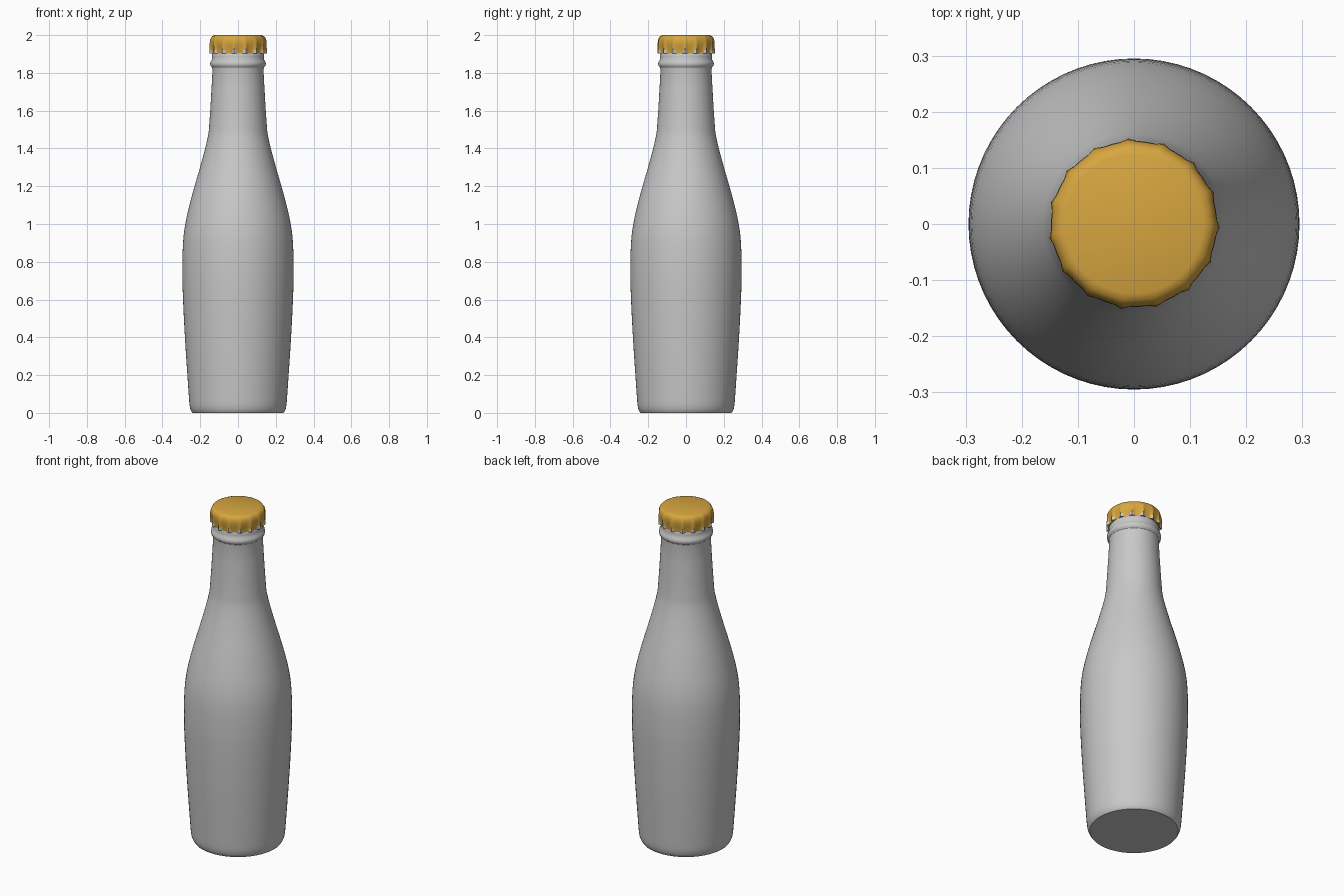
import bpy, bmesh, math

if "Cube" in bpy.data.objects:
    bpy.data.objects.remove(bpy.data.objects["Cube"])


def material(name, rgb):
    m = bpy.data.materials.new(name)
    m.diffuse_color = (*rgb, 1)
    m.use_nodes = True
    m.node_tree.nodes["Principled BSDF"].inputs["Base Color"].default_value = m.diffuse_color
    return m


GLASS = material("pale grey", (0.58, 0.58, 0.58))
GOLD = material("gold", (0.68, 0.38, 0.05))


def catmull(pts, steps):
    """Smooth a profile through its points."""
    out = []
    p = [pts[0]] + pts + [pts[-1]]
    for i in range(1, len(p) - 2):
        for s in range(steps):
            t = s / steps
            out.append(tuple(
                0.5 * (2 * b + (c - a) * t + (2 * a - 5 * b + 4 * c - d) * t * t
                       + (3 * b - a - 3 * c + d) * t ** 3)
                for a, b, c, d in zip(p[i - 1], p[i], p[i + 1], p[i + 2])))
    return out + [pts[-1]]


def lathe(name, rings, segs, mats, radius=lambda ring, a: ring[0], pick=None, angle=35):
    """Skin closed rings (r, z, ...) and close both ends."""
    bm = bmesh.new()
    loops = []
    for ring in rings:
        loop = []
        for i in range(segs):
            a = 2 * math.pi * i / segs
            r = radius(ring, a)
            loop.append(bm.verts.new((r * math.cos(a), r * math.sin(a), ring[1])))
        loops.append(loop)
    for lo, hi in zip(loops, loops[1:]):
        for i in range(segs):
            j = (i + 1) % segs
            f = bm.faces.new((lo[i], lo[j], hi[j], hi[i]))
            if pick:
                f.material_index = pick(f)
    bm.faces.new(list(reversed(loops[0])))
    bm.faces.new(loops[-1])
    bmesh.ops.recalc_face_normals(bm, faces=bm.faces[:])
    me = bpy.data.meshes.new(name)
    bm.to_mesh(me)
    bm.free()
    for m in mats:
        me.materials.append(m)
    me.shade_smooth()
    me.set_sharp_from_angle(angle=math.radians(angle))
    ob = bpy.data.objects.new(name, me)
    bpy.context.collection.objects.link(ob)
    return ob


# Bottle: rounded foot, swelling body, straight tapering neck, collar ring and lip
foot = [(0.241, 0.0), (0.247, 0.008), (0.253, 0.022), (0.257, 0.045)]
body = catmull([(0.259, 0.07), (0.268, 0.2), (0.281, 0.4), (0.291, 0.6), (0.295, 0.75),
                (0.291, 0.9), (0.279, 1.0), (0.257, 1.1), (0.230, 1.2), (0.201, 1.3),
                (0.174, 1.4), (0.158, 1.47)], 3)
neck = [(0.154, 1.5), (0.147, 1.6), (0.140, 1.72), (0.135, 1.815)]
collar = [(0.137, 1.828), (0.145, 1.836), (0.148, 1.848), (0.145, 1.860),
          (0.138, 1.870), (0.137, 1.885), (0.137, 1.90), (0.130, 1.91), (0.125, 1.95)]
lathe("bottle", foot + body + neck + collar, 72, [GLASS])

# Crown cap: fifteen ridges that flare towards the rim
FLUTES = 15
OFFSET = math.radians(-2.5)


def ridge(a):
    return (0.5 + 0.5 * math.cos(FLUTES * (a - OFFSET))) ** 3


def bare_tip(f):
    """Bare metal on the ridge tips at the rim, gold elsewhere."""
    c = f.calc_center_median()
    return 1 if c.z < 1.922 and ridge(math.atan2(c.y, c.x)) > 0.35 else 0


cap_rings = [(0.130, 1.910, 0.0), (0.139, 1.902, 0.014), (0.141, 1.922, 0.012),
             (0.144, 1.938, 0.008), (0.147, 1.955, 0.005), (0.147, 1.972, 0.003),
             (0.143, 1.986, 0.002), (0.136, 1.995, 0.001), (0.124, 2.0, 0.0)]
lathe("crown_cap", cap_rings, FLUTES * 10, [GOLD, GLASS],
      radius=lambda ring, a: ring[0] + ring[2] * ridge(a), pick=bare_tip, angle=45)
